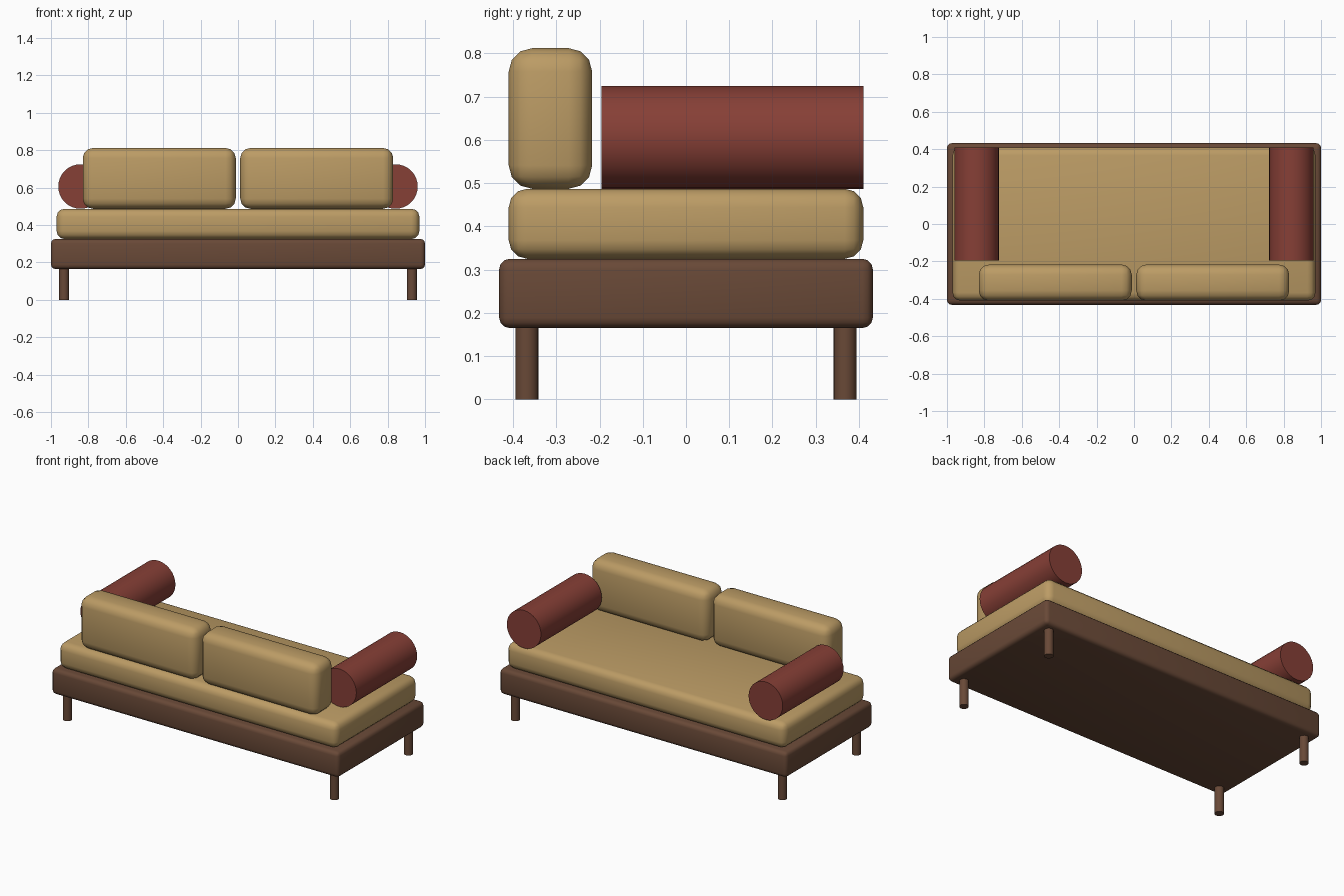
import bpy
import math

if "Cube" in bpy.data.objects:
    bpy.data.objects.remove(bpy.data.objects["Cube"])


def material(name, color):
    m = bpy.data.materials.new(name)
    m.diffuse_color = (*color, 1)
    m.use_nodes = True
    m.node_tree.nodes["Principled BSDF"].inputs["Base Color"].default_value = m.diffuse_color
    return m


wood = material("wood", (0.14, 0.066, 0.038))
fabric = material("tan_fabric", (0.50, 0.33, 0.13))
red = material("red_fabric", (0.24, 0.05, 0.037))


def finish(obj, name, mat, angle):
    obj.name = name
    obj.data.materials.append(mat)
    bpy.ops.object.shade_smooth_by_angle(angle=math.radians(angle))


def rounded_box(name, lo, hi, bevel, mat):
    center = [(a + b) / 2 for a, b in zip(lo, hi)]
    bpy.ops.mesh.primitive_cube_add(size=1, location=center)
    obj = bpy.context.object
    obj.scale = [b - a for a, b in zip(lo, hi)]
    bpy.ops.object.transform_apply(location=False, rotation=False, scale=True)
    mod = obj.modifiers.new("round", 'BEVEL')
    mod.width = bevel
    mod.segments = 3
    bpy.ops.object.modifier_apply(modifier=mod.name)
    finish(obj, name, mat, 40)


def cylinder(name, radius, depth, location, mat, rotation=(0, 0, 0), sides=32):
    bpy.ops.mesh.primitive_cylinder_add(vertices=sides, radius=radius, depth=depth,
                                        location=location, rotation=rotation)
    finish(bpy.context.object, name, mat, 40)


# Wooden platform and mattress
rounded_box("base_frame", (-1, -0.432, 0.165), (1, 0.432, 0.325), 0.024, wood)
rounded_box("seat_mattress", (-0.97, -0.41, 0.325), (0.97, 0.41, 0.487), 0.043, fabric)

for side, s in (("left", -1), ("right", 1)):
    # Back cushion
    x0, x1 = sorted((s * 0.012, s * 0.83))
    rounded_box(f"{side}_back_cushion", (x0, -0.41, 0.487), (x1, -0.217, 0.812), 0.054, fabric)
    # Bolster lying front to back
    cylinder(f"{side}_bolster", 0.119, 0.605, (s * 0.842, 0.1075, 0.606), red,
             (math.pi / 2, 0, 0))
    # Legs
    for end, e in (("front", -1), ("back", 1)):
        cylinder(f"{end}_{side}_leg", 0.0265, 0.17, (s * 0.93, e * 0.368, 0.085), wood, sides=20)
